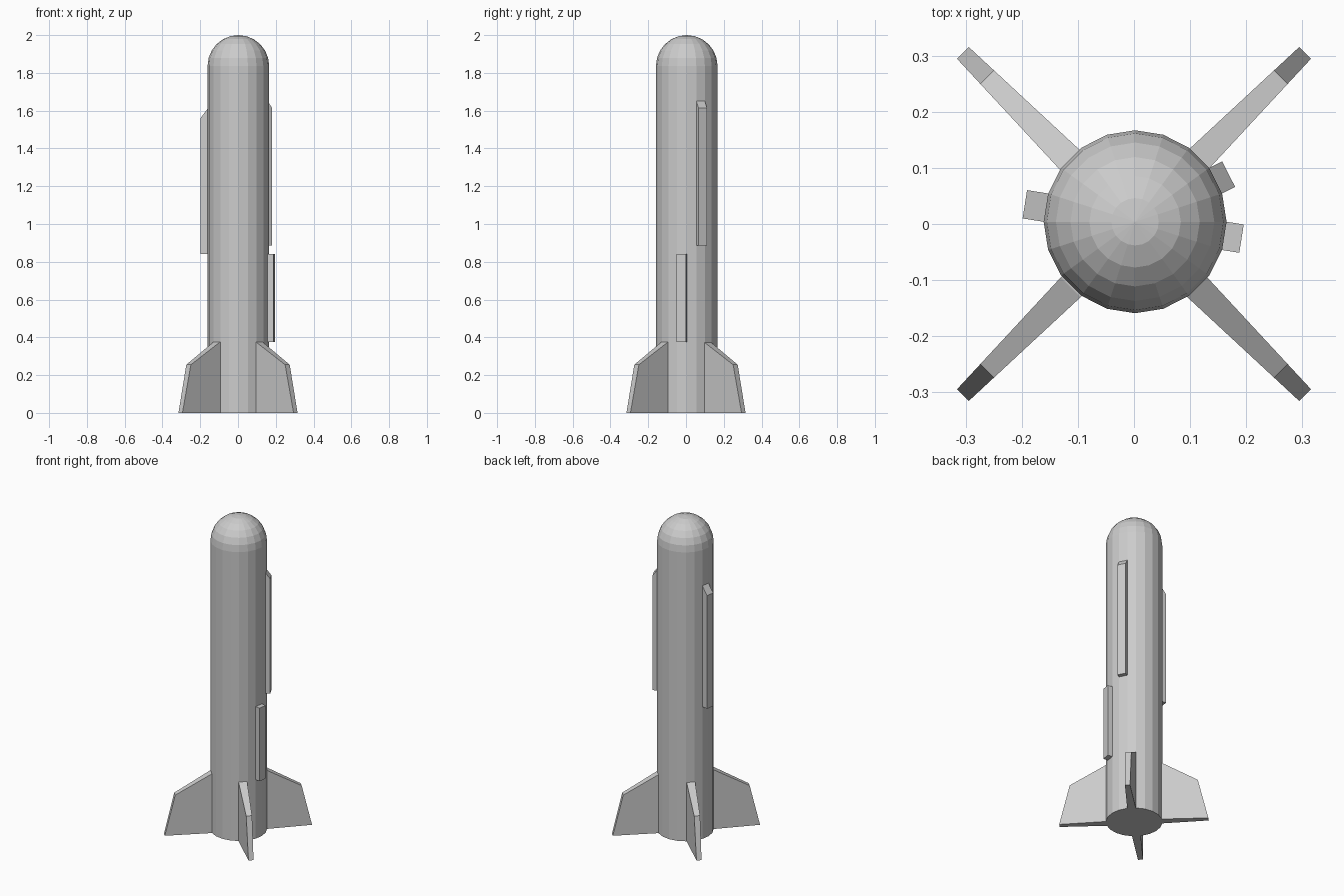
import bpy, bmesh
from math import sin, cos, pi, radians
from mathutils import Matrix

if "Cube" in bpy.data.objects:
    bpy.data.objects.remove(bpy.data.objects["Cube"])

CX, CY, R, SIDES = 0.002, 0.004, 0.163, 20


def finish(name, bm):
    bmesh.ops.recalc_face_normals(bm, faces=bm.faces)
    mesh = bpy.data.meshes.new(name)
    bm.to_mesh(mesh)
    bm.free()
    obj = bpy.data.objects.new(name, mesh)
    bpy.context.collection.objects.link(obj)
    return obj


def radial_slab(name, profile, width, angle, centre):
    """Closed (radius, z) profile with a width per radius, turned about z."""
    bm = bmesh.new()
    sides = [[bm.verts.new((r, s * width(r) / 2, z)) for r, z in profile]
             for s in (-1, 1)]
    bm.faces.new(sides[0])
    bm.faces.new(sides[1])
    n = len(profile)
    for i in range(n):
        j = (i + 1) % n
        bm.faces.new((sides[0][i], sides[0][j], sides[1][j], sides[1][i]))
    bm.transform(Matrix.Translation((*centre, 0))
                 @ Matrix.Rotation(radians(angle), 4, 'Z'))
    return finish(name, bm)


# Body: twenty-sided tube with a hemispherical nose
bm = bmesh.new()
levels = [(R, 0.0)] + [(R * cos(a), 2 - R + R * sin(a))
                       for a in (i * pi / 12 for i in range(6))]
rings = [[bm.verts.new((CX + r * cos(2 * pi * k / SIDES),
                        CY + r * sin(2 * pi * k / SIDES), z))
          for k in range(SIDES)] for r, z in levels]
for low, high in zip(rings, rings[1:]):
    for k in range(SIDES):
        m = (k + 1) % SIDES
        bm.faces.new((low[k], low[m], high[m], high[k]))
tip = bm.verts.new((CX, CY, 2.0))
for k in range(SIDES):
    bm.faces.new((rings[-1][k], rings[-1][(k + 1) % SIDES], tip))
bm.faces.new(rings[0][::-1])
finish("body", bm)

# Four tapered tail fins
fin_profile = [(0.10, 0.0), (0.431, 0.0), (0.37, 0.255),
               (0.16, 0.375), (0.10, 0.39)]
for i in range(4):
    radial_slab(f"tail_fin_{i + 1}", fin_profile,
                lambda r: 0.05 - 0.075 * (r - 0.16), 45 + 90 * i, (0, 0))

# Raised cable covers, each one facet wide: name, angle, outer radius, z low/outer top/inner top
facet = 2 * R * sin(pi / SIDES)
inner = R * cos(pi / SIDES)
for name, angle, outer, low, top, shoulder in (
        ("left_cable_cover", 171, 0.199, 0.84, 1.61, 1.56),
        ("right_upper_cable_cover", 27, 0.187, 0.885, 1.65, 1.615),
        ("right_lower_cable_cover", -9, 0.192, 0.375, 0.84, 0.84)):
    profile = [(inner - 0.01, low), (outer, low), (outer, shoulder),
               (inner, top), (inner - 0.01, top)]
    radial_slab(name, profile, lambda r: facet, angle, (CX, CY))
